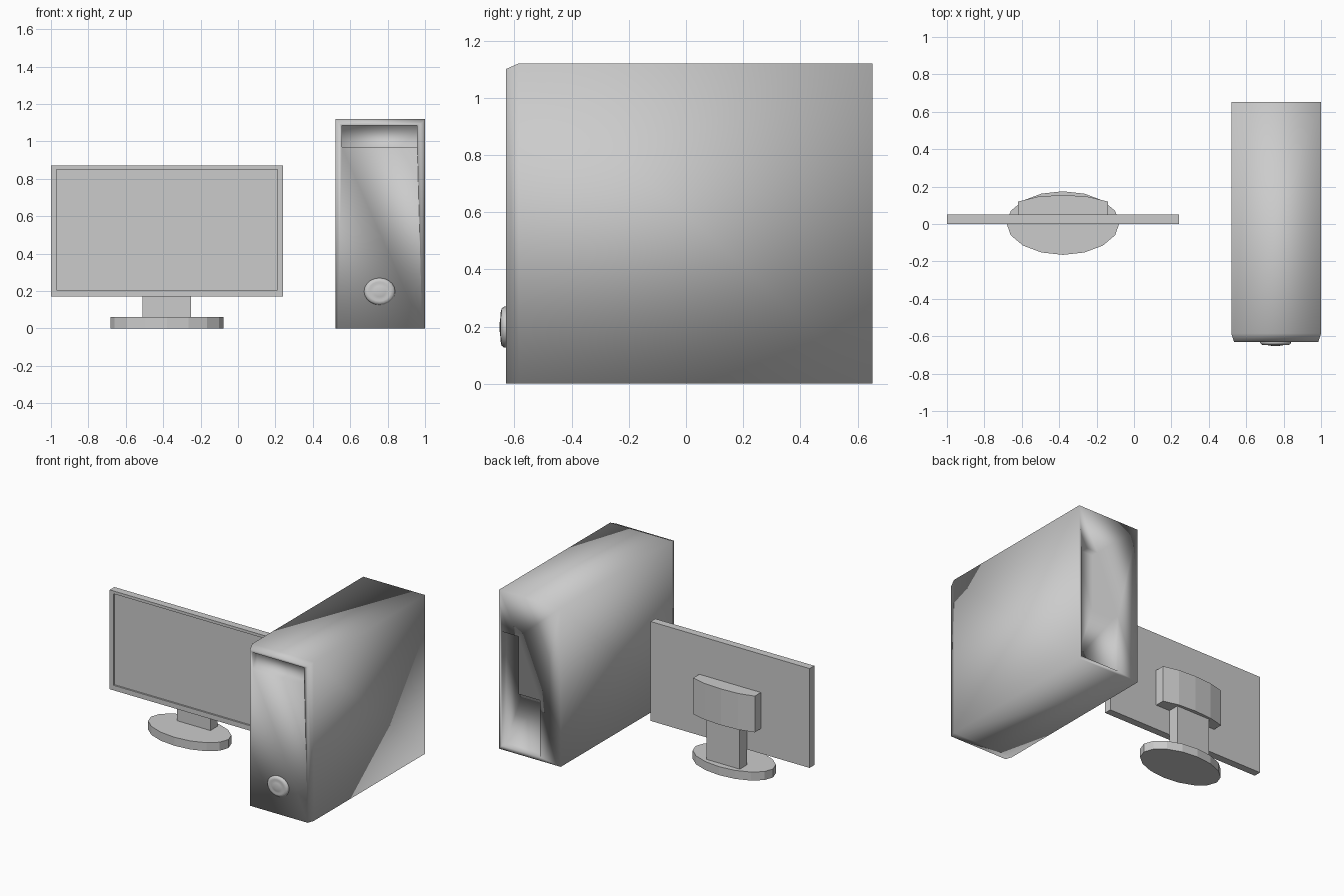
import bpy, bmesh, math

if "Cube" in bpy.data.objects:
    bpy.data.objects.remove(bpy.data.objects["Cube"])


def finish(name, bm, smooth=False):
    bmesh.ops.recalc_face_normals(bm, faces=bm.faces[:])
    for f in bm.faces:
        f.smooth = smooth
    me = bpy.data.meshes.new(name)
    bm.to_mesh(me)
    bm.free()
    ob = bpy.data.objects.new(name, me)
    bpy.context.collection.objects.link(ob)
    return ob


def loft(rings):
    """Closed solid through rings of equal point count."""
    bm = bmesh.new()
    rs = [[bm.verts.new(p) for p in ring] for ring in rings]
    for a, b in zip(rs, rs[1:]):
        n = len(a)
        for i in range(n):
            j = (i + 1) % n
            bm.faces.new((a[i], a[j], b[j], b[i]))
    bm.faces.new(rs[0])
    bm.faces.new(rs[-1])
    return bm


def xz_ring(pts, y):
    return [(x, y, z) for x, z in pts]


def xy_ring(pts, z):
    return [(x, y, z) for x, y in pts]


def rect(a0, a1, b0, b1):
    return [(a0, b0), (a1, b0), (a1, b1), (a0, b1)]


def ellipse(cx, cy, rx, ry, n):
    return [(cx + rx * math.cos(2 * math.pi * i / n),
             cy + ry * math.sin(2 * math.pi * i / n)) for i in range(n)]


def cut(target, cutter):
    m = target.modifiers.new("cut", 'BOOLEAN')
    m.operation = 'DIFFERENCE'
    m.solver = 'EXACT'
    m.object = cutter
    cutter.hide_render = True
    bpy.context.view_layer.objects.active = target
    bpy.ops.object.modifier_apply(modifier=m.name)
    bpy.data.objects.remove(cutter)


# Monitor panel with a shallow recessed screen
panel = rect(-1.0, 0.24, 0.17, 0.87)
screen = rect(-0.97, 0.21, 0.205, 0.85)
finish("monitor", loft([xz_ring(panel, 0.052), xz_ring(panel, 0.0),
                        xz_ring(screen, 0.0), xz_ring(screen, 0.012)]))

# Curved housing on the back of the monitor
housing = [(-0.62, 0.05), (-0.62, 0.12), (-0.51, 0.147), (-0.38, 0.155),
           (-0.25, 0.147), (-0.14, 0.12), (-0.14, 0.05)]
finish("monitor_back_housing", loft([xy_ring(housing, z) for z in (0.345, 0.6)]))

# Stand
neck = rect(-0.51, -0.25, 0.05, 0.13)
finish("stand_neck", loft([xy_ring(neck, z) for z in (0.05, 0.36)]))
base = ellipse(-0.38, 0.005, 0.302, 0.17, 16)
finish("stand_base", loft([xy_ring(base, z) for z in (0.0, 0.06)]))

# Tower case, front edges bevelled at the sides and top
body = rect(0.52, 1.0, 0.0, 1.12)
front = rect(0.535, 0.985, 0.0, 1.10)
tower = finish("tower_case", loft([xz_ring(body, 0.652), xz_ring(body, -0.585),
                                   xz_ring(front, -0.63)]), True)

# Drive slot in the front
slot = rect(0.555, 0.957, 0.97, 1.085)
cut(tower, finish("slot_cutter", loft([xz_ring(slot, y) for y in (-0.7, -0.58)])))

# Stepped port recess in the back
ports = [(0.98, 0.025), (0.98, 0.83), (0.85, 0.83), (0.85, 0.425),
         (0.68, 0.425), (0.68, 0.025)]
cut(tower, finish("port_cutter", loft([xz_ring(ports, y) for y in (0.7, 0.602)])))
for p in tower.data.polygons:
    p.use_smooth = True

# Domed power button
steps = [(1.0, -0.62), (1.0, -0.636), (0.9, -0.645), (0.72, -0.648),
         (0.6, -0.646), (0.4, -0.650), (0.15, -0.652)]
finish("power_button", loft([xz_ring(ellipse(0.757, 0.198, 0.083 * s, 0.072 * s, 20), y)
                             for s, y in steps]), True)
